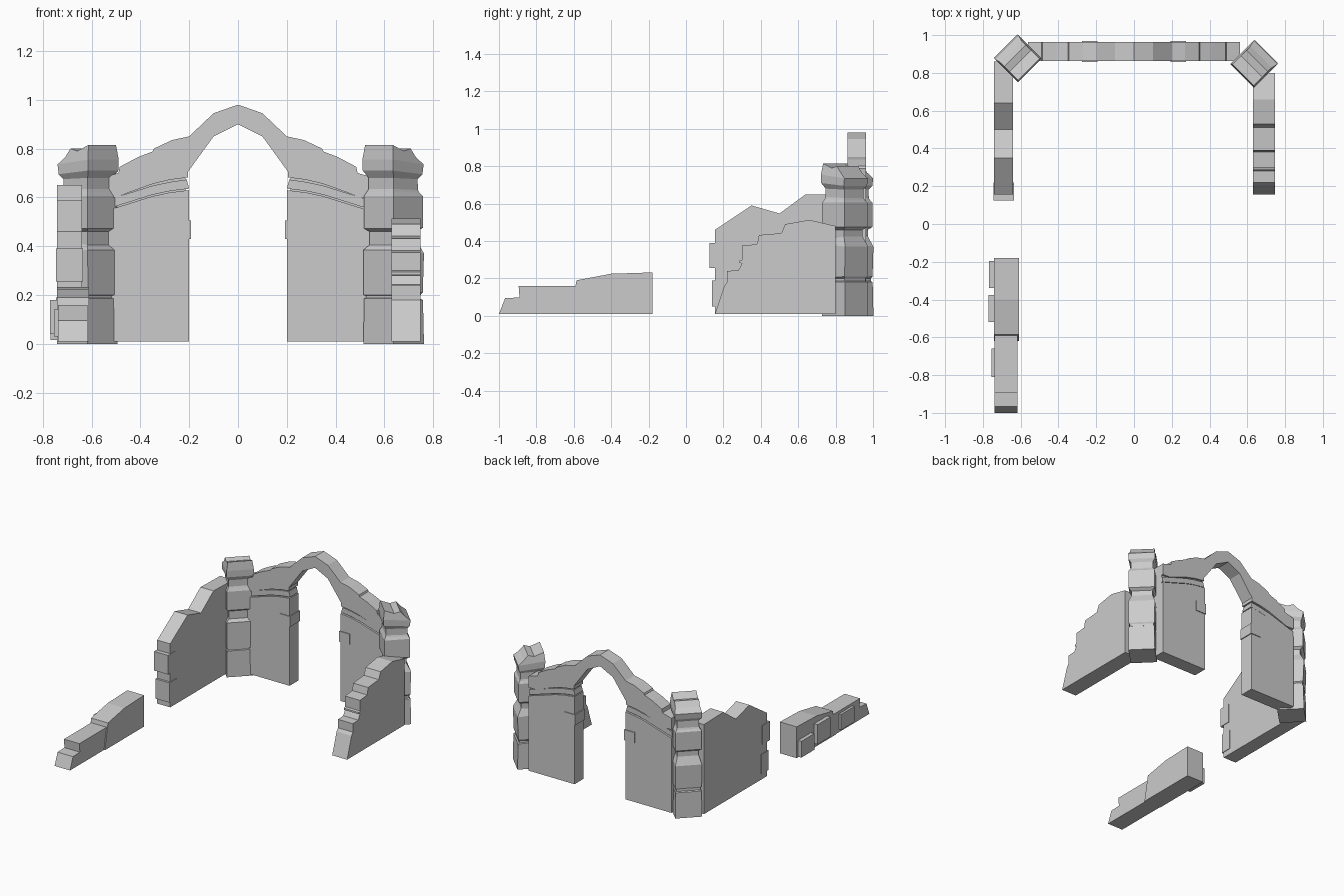
import bpy, bmesh, math
from mathutils import Vector

if "Cube" in bpy.data.objects:
    bpy.data.objects.remove(bpy.data.objects["Cube"])


def finish(name, bm):
    bmesh.ops.recalc_face_normals(bm, faces=bm.faces)
    me = bpy.data.meshes.new(name)
    bm.to_mesh(me)
    bm.free()
    ob = bpy.data.objects.new(name, me)
    bpy.context.collection.objects.link(ob)
    return ob


def prism(name, pts, lo, hi, axis):
    """Extrude an outline from lo to hi. axis 'x': pts are (y, z); axis 'y': pts are (x, z)."""
    bm = bmesh.new()
    place = (lambda p, d: (d, p[0], p[1])) if axis == 'x' else (lambda p, d: (p[0], d, p[1]))
    a = [bm.verts.new(place(p, lo)) for p in pts]
    b = [bm.verts.new(place(p, hi)) for p in pts]
    bm.faces.new(a)
    bm.faces.new(b[::-1])
    for i in range(len(pts)):
        j = (i + 1) % len(pts)
        bm.faces.new((a[i], b[i], b[j], a[j]))
    return finish(name, bm)


def block(name, x0, x1, y0, y1, z0, z1):
    return prism(name, [(x0, z0), (x1, z0), (x1, z1), (x0, z1)], y0, y1, 'y')


# Corner pillars: stacked square rings, facing the courtyard at 45 degrees.
# Each ring: inner reach, outer reach, half width, inner z, outer z
RINGS = [
    (.087, .090, .087, 0, 0), (.085, .086, .085, .185, .18), (.079, .078, .079, .188, .185),
    (.079, .078, .079, .197, .20), (.087, .084, .086, .20, .21), (.087, .090, .087, .385, .37),
    (.070, .064, .070, .405, .425), (.070, .064, .070, .46, .46), (.085, .084, .086, .473, .475),
    (.085, .084, .086, .605, .605), (.076, .074, .076, .625, .62), (.072, .070, .072, .635, .63),
    (.072, .068, .072, .68, .675), (.090, .080, .088, .71, .695), (.091, .086, .089, .755, .735),
]


def pillar(name, cx, cy, side):
    bm = bmesh.new()
    u = Vector((-side, -1, 0)).normalized()
    v = Vector((-u.y, u.x, 0))
    c = Vector((cx, cy, 0))

    def pt(a, b, z):
        return bm.verts.new(c + u * a + v * b + Vector((0, 0, z)))

    prev = None
    for inner, outer, w, zi, zo in RINGS:
        ring = [pt(inner, -w, zi), pt(inner, w, zi), pt(-outer, w, zo), pt(-outer, -w, zo)]
        if prev:
            for i in range(4):
                j = (i + 1) % 4
                bm.faces.new((prev[i], prev[j], ring[j], ring[i]))
        else:
            bm.faces.new(ring)
        prev = ring
    # Broken cap top, sloping down towards the outside
    crown = [(.084, .815), (.02, .79), (-.02, .80), (-.05, .765)]
    left = [pt(a, -.08, z) for a, z in crown]
    right = [pt(a, .08, z) for a, z in crown]
    for i in range(3):
        bm.faces.new((left[i], right[i], right[i + 1], left[i + 1]))
    bm.faces.new((prev[0], prev[1], right[0], left[0]))
    bm.faces.new((prev[2], prev[3], left[3], right[3]))
    bm.faces.new([prev[1], prev[2]] + right[::-1])
    bm.faces.new([prev[3], prev[0]] + left)
    return finish(name, bm)


pillar("left_pillar", -.616, .877, -1)
pillar("right_pillar", .637, .849, 1)

# Pointed arch with stepped shoulders
outer = [(.1, .945), (.2, .85), (.27, .835), (.345, .80), (.35, .788), (.41, .765),
         (.485, .725), (.49, .70), (.56, .68), (.56, .60)]
under = [(.50, .60), (.42, .63), (.35, .655), (.28, .672), (.205, .682), (.205, .705), (.1, .85)]
half = outer + under
arch = [(0, .98)] + half + [(0, .90)] + [(-x, z) for x, z in reversed(half)]
prism("arch", arch, .863, .963, 'y')

# Gate walls under the arch, with a recessed curved course between
slope = [(.56, .54), (.50, .558), (.42, .583), (.35, .605), (.28, .62), (.2, .63)]
for s, side in ((-1, "left"), (1, "right")):
    wall = [(s * .2, .01), (s * .56, .01)] + [(s * x, z) for x, z in slope]
    prism(side + "_gate_wall", wall, .863, .963, 'y')
    lower = [(s * x, z + .006) for x, z in slope]
    upper = [(s * max(x, .21), z + .043) for x, z in reversed(slope)]
    prism(side + "_course", lower + upper, .869, .957, 'y')
    core = [(s * max(x, .215), z - .01) for x, z in slope]
    core += [(s * max(x, .215), z + .06) for x, z in reversed(slope)]
    prism(side + "_course_core", core, .877, .949, 'y')
    x0, x1 = sorted((s * .193, s * .275))
    block(side + "_jamb_stone", x0, x1, .857, .969, .43, .505)

# Left side wall with jagged top
prism("left_wall", [(.155, .01), (.155, .46), (.35, .59), (.50, .547), (.64, .65),
                    (.86, .645), (.86, .01)], -.742, -.64, 'x')
block("left_wall_upper_stone", -.745, -.636, .125, .21, .255, .39)
block("left_wall_lower_stone", -.745, -.636, .14, .22, .05, .19)

# Right side wall, broken into steps
prism("right_wall", [(.155, .01), (.205, .16), (.22, .18), (.22, .24), (.28, .243), (.30, .28),
                     (.285, .283), (.285, .295), (.30, .30), (.30, .375), (.38, .383),
                     (.39, .432), (.51, .442), (.53, .49), (.66, .513), (.80, .48), (.80, .01)],
      .63, .747, 'x')

# Low ruined wall at the front left, with raised stones on its outside
prism("low_wall_back", [(-.62, .01), (-.585, .19), (-.40, .225), (-.18, .232), (-.18, .01)],
      -.742, -.61, 'x')
prism("low_wall_front", [(-1, .01), (-.967, .095), (-.89, .098), (-.895, .16), (-.58, .16),
                         (-.60, .01)], -.738, -.617, 'x')
for i, (y0, y1, x, z0, z1) in enumerate([(-.34, -.195, -.768, .015, .13), (-.52, -.375, -.77, .04, .18),
                                         (-.81, -.66, -.755, .03, .14)]):
    block("raised_stone_%d" % (i + 1), x, -.70, y0, y1, z0, z1)
